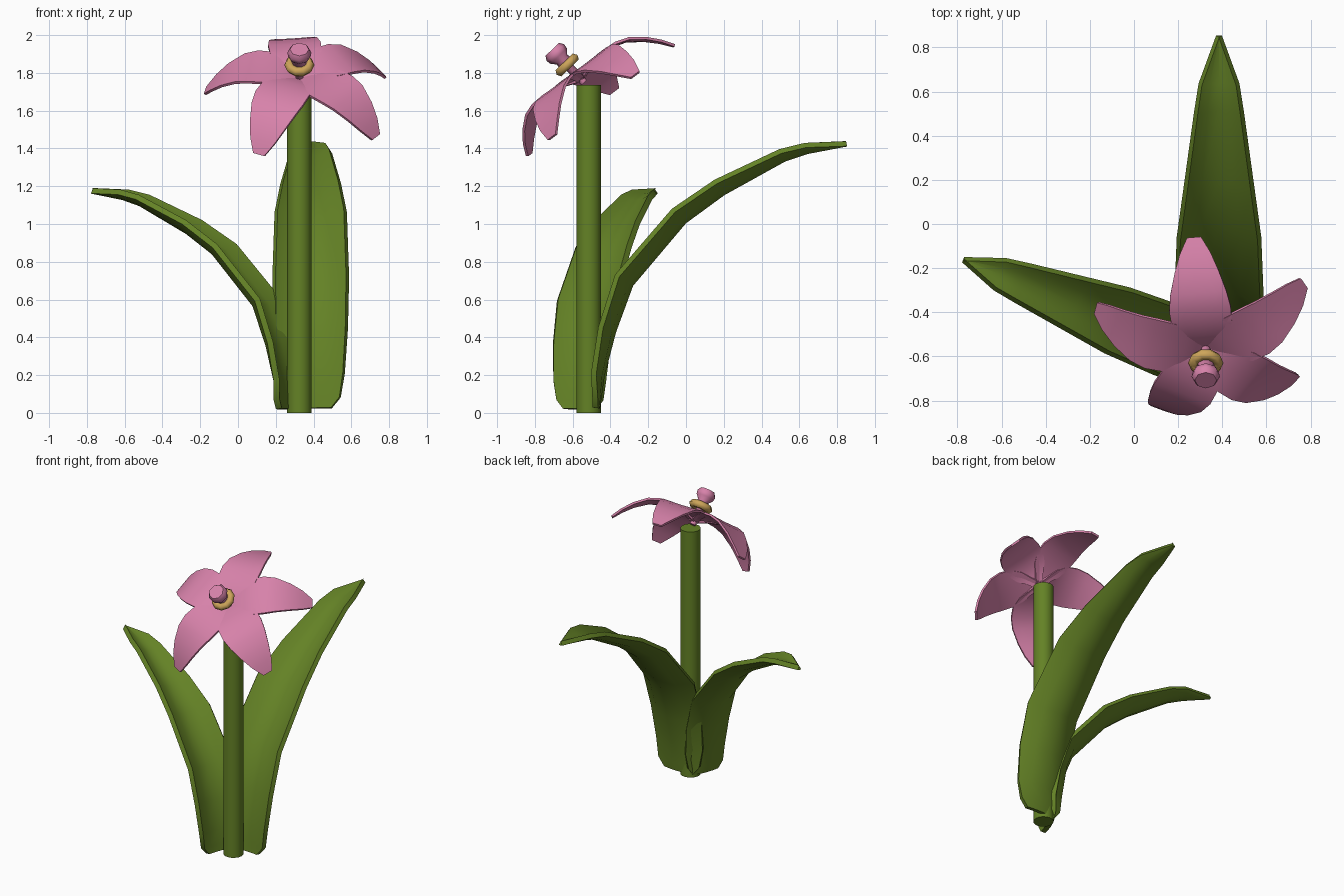
import bpy, bmesh, math
from mathutils import Vector, Matrix

if "Cube" in bpy.data.objects:
    bpy.data.objects.remove(bpy.data.objects["Cube"])


def material(name, rgb):
    m = bpy.data.materials.new(name)
    m.diffuse_color = (*rgb, 1)
    m.use_nodes = True
    m.node_tree.nodes["Principled BSDF"].inputs["Base Color"].default_value = m.diffuse_color
    return m


GREEN = material("leaf green", (0.127, 0.223, 0.019))
PINK = material("petal pink", (0.68, 0.223, 0.402))
GOLD = material("pollen gold", (0.61, 0.376, 0.102))


def activate(ob):
    bpy.ops.object.select_all(action='DESELECT')
    ob.select_set(True)
    bpy.context.view_layer.objects.active = ob


def finish(ob, mat, angle=35):
    ob.data.materials.append(mat)
    activate(ob)
    bpy.ops.object.shade_smooth_by_angle(angle=math.radians(angle))


def from_bmesh(name, bm):
    me = bpy.data.meshes.new(name)
    bm.to_mesh(me)
    bm.free()
    ob = bpy.data.objects.new(name, me)
    bpy.context.collection.objects.link(ob)
    return ob


def blade(name, stations, thick, mat, matrix):
    """Curved sheet along local y; stations are (run, height, half width, edge lift)."""
    bm = bmesh.new()
    rows = []
    for i, (u, h, w, lift) in enumerate(stations):
        a = stations[max(i - 1, 0)]
        b = stations[min(i + 1, len(stations) - 1)]
        n = Vector((0, a[1] - b[1], b[0] - a[0])).normalized()
        rows.append([bm.verts.new(matrix @ (Vector((w * s, u, h)) + n * (lift * s * s)))
                     for s in (-1, -0.55, 0, 0.55, 1)])
    for r, q in zip(rows, rows[1:]):
        for j in range(4):
            bm.faces.new((r[j], r[j + 1], q[j + 1], q[j]))
    ob = from_bmesh(name, bm)
    mod = ob.modifiers.new("thickness", 'SOLIDIFY')
    mod.thickness = thick
    mod.offset = 0
    activate(ob)
    bpy.ops.object.modifier_apply(modifier="thickness")
    finish(ob, mat)


# stem
bpy.ops.mesh.primitive_cylinder_add(vertices=16, radius=0.065, depth=1.735,
                                    location=(0.325, -0.515, 0.8675))
stem = bpy.context.object
stem.name = "stem"
finish(stem, GREEN)

# leaves: channelled blades arching away from the stem
LEAF = [(0.01, 0.025, 0.11, 0.01), (0.018, 0.08, 0.155, 0.02),
        (0.035, 0.2, 0.175, 0.045), (0.095, 0.43, 0.19, 0.07),
        (0.187, 0.68, 0.195, 0.085), (0.47, 1.015, 0.183, 0.08),
        (0.675, 1.165, 0.152, 0.07), (1.0, 1.345, 0.105, 0.045),
        (1.12, 1.385, 0.085, 0.033), (1.33, 1.425, 0.006, 0.0)]
blade("back_leaf", LEAF, 0.03, GREEN, Matrix.Translation((0.385, -0.48, 0)))
blade("side_leaf", LEAF, 0.032, GREEN,
      Matrix.Translation((0.25, -0.565, 0)) @ Matrix.Rotation(math.radians(68.5), 4, 'Z')
      @ Matrix.Scale(0.825, 4))

# petals around a tilted axis
CENTRE = Vector((0.325, -0.56, 1.77))
AXIS = Vector((0, -0.6, 0.8))
UP = Vector((0, 0.8, 0.6))
PETAL = [(0.0, -0.005, 0.03, 0), (0.05, 0.018, 0.065, 0), (0.1, 0.032, 0.108, 0),
         (0.17, 0.04, 0.137, 0.003), (0.25, 0.034, 0.14, 0.004),
         (0.32, 0.012, 0.128, 0.004), (0.40, -0.042, 0.1, 0.002),
         (0.46, -0.1, 0.07, 0), (0.505, -0.16, 0.032, 0)]
for i, deg in enumerate((96, 29, -37, -115, 168)):
    a = math.radians(deg)
    d = Vector((math.cos(a), 0, 0)) + UP * math.sin(a)
    m = Matrix((d.cross(AXIS), d, AXIS)).transposed().to_4x4()
    blade(f"petal_{i + 1}", PETAL, 0.014, PINK, Matrix.Translation(CENTRE) @ m)

# pistil: lathed stalk, neck and knob on eight sides
tilt = Vector((0, -0.69, 0.72)).to_track_quat('Z', 'Y').to_matrix().to_4x4()
place = Matrix.Translation(CENTRE) @ tilt
bm = bmesh.new()
rings = []
for r, h in ((0.02, -0.03), (0.024, 0.08), (0.045, 0.1), (0.038, 0.14),
             (0.06, 0.165), (0.064, 0.19), (0.05, 0.214)):
    rings.append([bm.verts.new(place @ Vector((r * math.cos(k * math.pi / 4),
                                               r * math.sin(k * math.pi / 4), h)))
                  for k in range(8)])
for p, q in zip(rings, rings[1:]):
    for k in range(8):
        bm.faces.new((p[k], p[(k + 1) % 8], q[(k + 1) % 8], q[k]))
bm.faces.new(rings[0][::-1])
bm.faces.new(rings[-1])
finish(from_bmesh("pistil", bm), PINK, 60)

# golden ring around the pistil
bpy.ops.mesh.primitive_torus_add(major_segments=10, minor_segments=6,
                                 major_radius=0.054, minor_radius=0.026)
ring = bpy.context.object
ring.name = "pollen_ring"
ring.matrix_world = place @ Matrix.Translation((0, 0, 0.1))
finish(ring, GOLD, 65)
